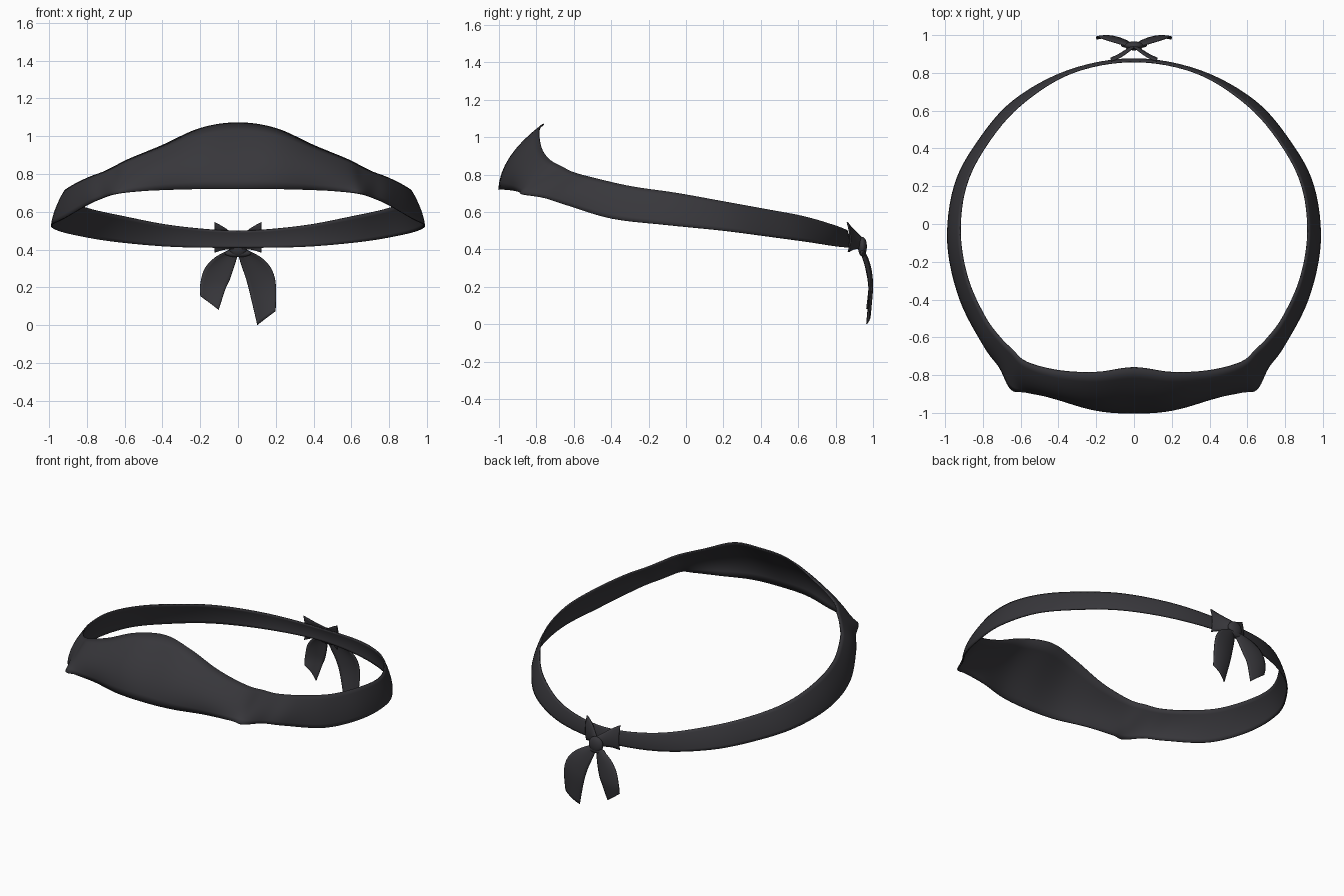
import bpy
import bmesh
import math
from mathutils import Vector, Matrix

cube = bpy.data.objects.get("Cube")
if cube:
    bpy.data.objects.remove(cube, do_unlink=True)

# One dark cloth colour for everything
cloth = bpy.data.materials.new("charcoal cloth")
cloth.use_nodes = True
shade = (0.039, 0.038, 0.044, 1)
cloth.diffuse_color = shade
bsdf = cloth.node_tree.nodes["Principled BSDF"]
bsdf.inputs["Base Color"].default_value = shade
bsdf.inputs["Roughness"].default_value = 0.8


def finish(name, bm, thickness=0):
    """Turn a bmesh into a smooth cloth object, optionally thickened."""
    bmesh.ops.recalc_face_normals(bm, faces=bm.faces)
    mesh = bpy.data.meshes.new(name)
    bm.to_mesh(mesh)
    bm.free()
    mesh.materials.append(cloth)
    obj = bpy.data.objects.new(name, mesh)
    bpy.context.collection.objects.link(obj)
    if thickness:
        solid = obj.modifiers.new("cloth thickness", "SOLIDIFY")
        solid.thickness = thickness
        solid.offset = 0
    bpy.ops.object.select_all(action="DESELECT")
    obj.select_set(True)
    bpy.context.view_layer.objects.active = obj
    bpy.ops.object.shade_smooth_by_angle(angle=math.radians(50))
    return obj


def spline(points, steps, closed):
    """Catmull-Rom curve through the points."""
    count = len(points)
    spans = count if closed else count - 1

    def at(i):
        return points[i % count] if closed else points[max(0, min(count - 1, i))]

    out = []
    for i in range(spans):
        a, b, c, d = (at(i + k) for k in (-1, 0, 1, 2))
        for s in range(steps):
            t = s / steps
            out.append(b + ((c - a) * t + (a * 2 - b * 5 + c * 4 - d) * t * t
                            + (b * 3 - a - c * 3 + d) * t ** 3) / 2)
    if not closed:
        out.append(points[-1])
    return out


def ribbon(name, upper, lower, swell, thickness, steps=6, across=8, closed=False):
    """Loft a cloth strip between two edges; swell moves its middle line."""
    edges = [spline([Vector(p) for p in side], steps, closed)
             for side in (upper, lower, swell)]
    bm = bmesh.new()
    rows = []
    for top, low, push in zip(*edges):
        row = []
        for j in range(across + 1):
            t = j / across
            row.append(bm.verts.new(top.lerp(low, t) + push * (4 * t * (1 - t))))
        rows.append(row)
    pairs = list(zip(rows, rows[1:]))
    if closed:
        pairs.append((rows[-1], rows[0]))
    for r, n in pairs:
        for j in range(across):
            bm.faces.new((r[j], r[j + 1], n[j + 1], n[j]))
    return finish(name, bm, thickness)


def flip(p):
    return (-p[0], p[1], p[2])


def both_sides(half):
    """Complete a half loop, running front to back, with its mirror."""
    return half + [flip(p) for p in reversed(half[1:-1])]


# Headband: tall front panel narrowing to a tilted strap
top_edge = [(0, -.76, 1.07), (.2, -.785, 1.04), (.4, -.775, .95), (.57, -.73, .88),
            (.65, -.66, .84), (.71, -.6, .81), (.79, -.49, .78), (.88, -.29, .735),
            (.92, -.05, .7), (.89, .2, .655), (.78, .42, .615), (.6, .63, .575),
            (.33, .8, .525), (0, .86, .5)]
low_edge = [(0, -1, .72), (.2, -.985, .72), (.4, -.925, .715), (.57, -.89, .705),
            (.65, -.875, .695), (.71, -.76, .675), (.79, -.65, .64), (.92, -.4, .565),
            (.985, -.1, .53), (.95, .2, .5), (.83, .43, .47), (.64, .65, .44),
            (.35, .81, .415), (0, .872, .41)]
bulge = [.055, .055, .05, .025, .005, .015, .02, .012, .01] + [.006] * 5
outward = [Vector((p[0], p[1], 0)).normalized() * b for p, b in zip(low_edge, bulge)]
ribbon("headband", both_sides(top_edge), both_sides(low_edge),
       both_sides([tuple(v) for v in outward]), .008, closed=True)

# Gathered ends of the strap, flaring away from the knot
for side, sign in (("left", 1), ("right", -1)):
    upper = [(sign * x, y, z) for x, y, z in
             ((.122, .862, .545), (.07, .885, .515), (0, .935, .465))]
    lower = [(sign * x, y, z) for x, y, z in
             ((.122, .868, .385), (.07, .895, .4), (0, .94, .405))]
    ribbon(side + "_gather", upper, lower, [(0, .012, 0)] * 3, .008)

# Knot
bm = bmesh.new()
bmesh.ops.create_uvsphere(bm, u_segments=20, v_segments=12, radius=1,
                          matrix=Matrix.Translation((0, .943, .415))
                          @ Matrix.Diagonal((.05, .024, .052, 1)))
finish("knot", bm)

# Small loop of cloth under the knot
bm = bmesh.new()
bmesh.ops.create_uvsphere(bm, u_segments=16, v_segments=8, radius=1,
                          matrix=Matrix.Translation((0, .945, .38))
                          @ Matrix.Diagonal((.07, .016, .02, 1)))
finish("knot_fold", bm)

# Hanging tails with slanted ends; the left one is longer
depth = (.945, .968, .985, .99, .978)
for side, sign, drop in (("left", 1, 0), ("right", -1, .08)):
    outer = [(.05, .395), (.125, .355), (.178, .295), (.2, .21), (.198, .075 + drop)]
    inner = [(0, .385), (.018, .32), (.045, .24), (.068, .15 + drop / 2), (.103, .002 + drop)]
    ribbon(side + "_tail",
           [(sign * x, y, z) for (x, z), y in zip(outer, depth)],
           [(sign * x, y - .012, z) for (x, z), y in zip(inner, depth)],
           [(0, .012, 0)] * len(depth), .006)
